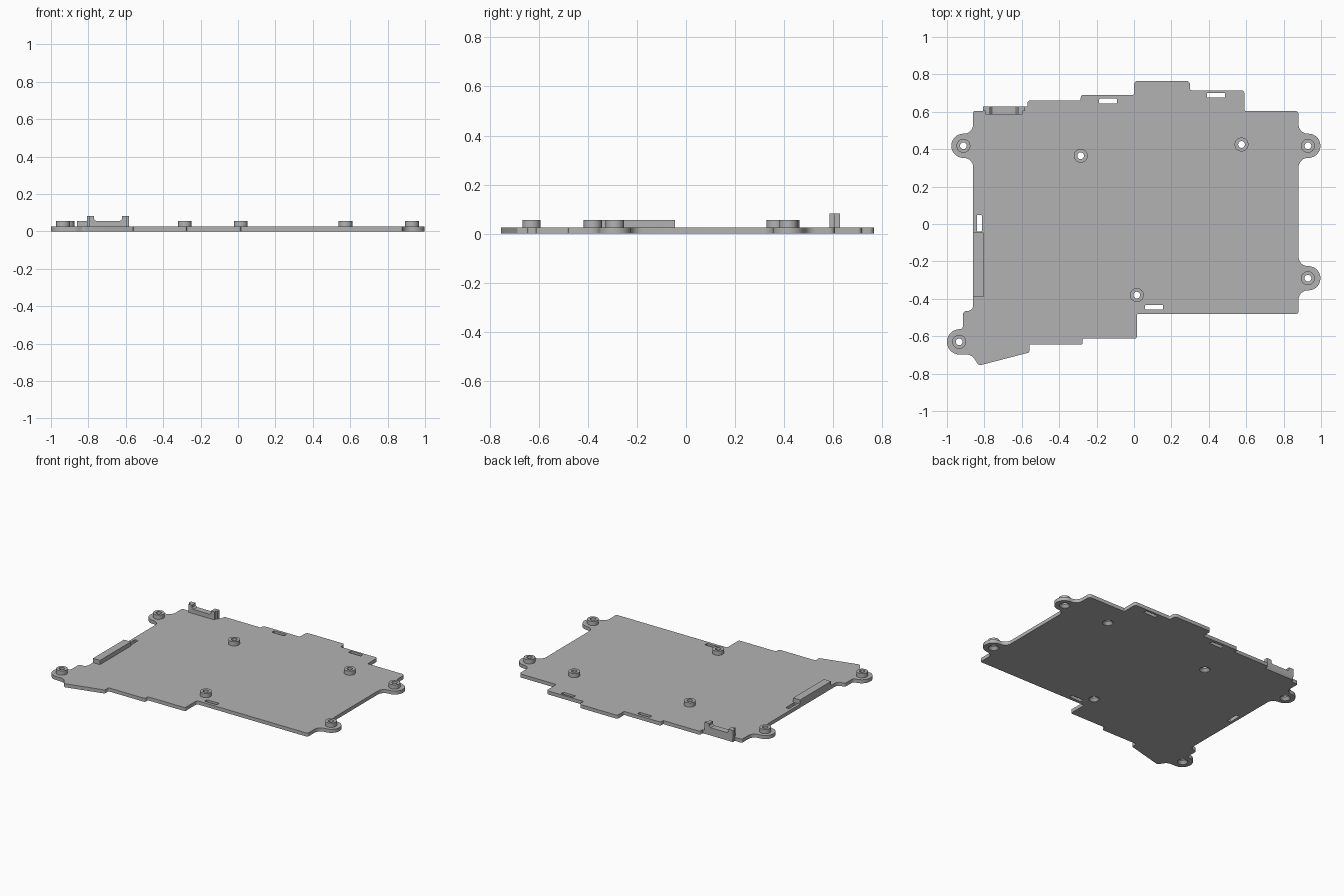
import bpy
import bmesh
import math
from mathutils import Vector

PLATE_TOP = 0.025
BOSS_TOP = 0.055
HOLE_RADIUS = 0.018
BOSS_RADIUS = 0.037

default_cube = bpy.data.objects.get("Cube")
if default_cube:
    bpy.data.objects.remove(default_cube, do_unlink=True)

grey = bpy.data.materials.new("plain grey")
grey.use_nodes = True
grey_colour = (0.45, 0.45, 0.45, 1)
grey.diffuse_color = grey_colour
for node in grey.node_tree.nodes:
    if node.type == 'BSDF_PRINCIPLED':
        node.inputs["Base Color"].default_value = grey_colour


def finish(bm, name):
    """Turn a bmesh into a named grey object."""
    bmesh.ops.recalc_face_normals(bm, faces=bm.faces[:])
    mesh = bpy.data.meshes.new(name)
    bm.to_mesh(mesh)
    bm.free()
    mesh.materials.append(grey)
    obj = bpy.data.objects.new(name, mesh)
    bpy.context.collection.objects.link(obj)
    return obj


def smooth(obj):
    bpy.ops.object.select_all(action='DESELECT')
    obj.select_set(True)
    bpy.context.view_layer.objects.active = obj
    bpy.ops.object.shade_smooth_by_angle(angle=math.radians(35))


def rounded(corners, steps=7):
    """Replace each (x, y, radius) corner by a fillet arc."""
    points = []
    for i, (x, y, radius) in enumerate(corners):
        corner = Vector((x, y))
        to_prev = (Vector(corners[i - 1][:2]) - corner).normalized()
        to_next = (Vector(corners[(i + 1) % len(corners)][:2]) - corner).normalized()
        half = to_prev.angle(to_next) / 2
        reach = radius / math.tan(half)
        centre = corner + (to_prev + to_next).normalized() * radius / math.sin(half)
        start = corner + to_prev * reach - centre
        end = corner + to_next * reach - centre
        sweep = math.pi - 2 * half
        for k in range(steps + 1):
            t = k / steps
            arm = (start * math.sin((1 - t) * sweep) + end * math.sin(t * sweep)) / math.sin(sweep)
            point = centre + arm
            if not points or (point - points[-1]).length > 0.0005:
                points.append(point)
    if (points[0] - points[-1]).length < 0.0005:
        points.pop()
    return points


def prism(bm, points, offset):
    """Extrude a closed loop of 3D points along an offset."""
    face = bm.faces.new([bm.verts.new(p) for p in points])
    grown = bmesh.ops.extrude_face_region(bm, geom=[face], use_keep_orig=True)
    moved = [g for g in grown["geom"] if isinstance(g, bmesh.types.BMVert)]
    bmesh.ops.translate(bm, verts=moved, vec=offset)


def ring_stack(bm, centre, profile, closed, sides=32):
    """Revolve (radius, z) pairs; closed joins the ends, otherwise caps them."""
    rings = []
    for radius, z in profile:
        rings.append([bm.verts.new((centre[0] + radius * math.cos(math.tau * k / sides),
                                    centre[1] + radius * math.sin(math.tau * k / sides), z))
                      for k in range(sides)])
    pairs = list(zip(rings, rings[1:]))
    if closed:
        pairs.append((rings[-1], rings[0]))
    for low, high in pairs:
        for k in range(sides):
            n = (k + 1) % sides
            bm.faces.new((low[k], low[n], high[n], high[k]))
    if not closed:
        bm.faces.new(rings[0])
        bm.faces.new(rings[-1])


def ear(edge, tip, y):
    """Corners of a round mounting ear, listed from -y to +y."""
    r = 0.065
    return [(edge, y - r, 0.049), (tip, y - r, r), (tip, y + r, r), (edge, y + r, 0.049)]


# Plate outline, counter-clockwise from the front corner
outline = [(-.83, -.757, .02), (-.56, -.687, .008), (-.56, -.645, .008),
           (-.275, -.645, .01), (-.275, -.612, .01), (.015, -.612, .01),
           (.015, -.48, .01), (.88, -.48, .012)]
outline += ear(.88, .997, -.29) + ear(.88, .997, .418)
outline += [(.88, .605, .02), (.59, .605, .005), (.59, .715, .015), (.3, .715, .008),
            (.3, .765, .02), (0, .765, .02), (0, .69, .008), (-.285, .69, .015),
            (-.285, .66, .005), (-.57, .66, .015), (-.57, .628, .005),
            (-.805, .628, .005), (-.805, .605, .005), (-.86, .605, .012)]
outline += reversed(ear(-.86, -.977, .418))
outline += [(-.86, -.465, .03), (-.915, -.465, .02), (-.915, -.562, .016),
            (-1, -.562, .067), (-1, -.698, .067), (-.868, -.698, .05)]

bm = bmesh.new()
prism(bm, [(p.x, p.y, 0) for p in rounded(outline)], (0, 0, PLATE_TOP))
plate = finish(bm, "base_plate")

# Cutter: countersunk screw holes and narrow slots
bosses = [(-.912, .418), (.93, .418), (.93, -.29), (-.935, -.63),
          (-.285, .365), (.575, .425), (.015, -.38)]
slots = [(-.138, .657, .048, .013), (.438, .688, .048, .013),
         (.108, -.445, .048, .013), (-.827, .004, .013, .045)]
bm = bmesh.new()
for spot in bosses:
    ring_stack(bm, spot, [(0.034, -0.01), (0.034, 0.002), (HOLE_RADIUS, 0.02),
                          (HOLE_RADIUS, 0.04)], closed=False)
for x, y, w, h in slots:
    loop = rounded([(x - w, y - h, .004), (x + w, y - h, .004),
                    (x + w, y + h, .004), (x - w, y + h, .004)], steps=3)
    prism(bm, [(p.x, p.y, -0.01) for p in loop], (0, 0, 0.05))
cutter = finish(bm, "hole_cutter")
cutter.hide_render = True

cut = plate.modifiers.new("holes", 'BOOLEAN')
cut.operation = 'DIFFERENCE'
cut.solver = 'EXACT'
cut.object = cutter
bpy.context.view_layer.objects.active = plate
bpy.ops.object.modifier_apply(modifier=cut.name)
bpy.data.objects.remove(cutter, do_unlink=True)
smooth(plate)

# Hollow standoffs
for number, spot in enumerate(bosses, 1):
    bm = bmesh.new()
    ring_stack(bm, spot, [(HOLE_RADIUS, PLATE_TOP), (BOSS_RADIUS, PLATE_TOP),
                          (BOSS_RADIUS, BOSS_TOP), (HOLE_RADIUS, BOSS_TOP)], closed=True)
    smooth(finish(bm, f"standoff_{number}"))

# Side rail
bm = bmesh.new()
prism(bm, [(-.86, -.39, PLATE_TOP), (-.805, -.39, PLATE_TOP),
           (-.805, -.045, PLATE_TOP), (-.86, -.045, PLATE_TOP)],
      (0, 0, BOSS_TOP - PLATE_TOP))
finish(bm, "side_rail")


def cradle(name, half_width, back, front):
    """U-shaped clip wall: two posts joined by a low bar."""
    middle, inner = -0.695, 0.075
    half = [(half_width, PLATE_TOP), (half_width, 0.082), (inner, 0.082),
            (inner, 0.065), (inner - 0.012, BOSS_TOP)]
    loop = half + [(-x, z) for x, z in reversed(half)]
    bm = bmesh.new()
    prism(bm, [(middle + x, back, z) for x, z in loop], (0, front - back, 0))
    finish(bm, name)


# Rear clip, wider at the back than at the front
cradle("clip_back_wall", 0.112, 0.628, 0.605)
cradle("clip_front_wall", 0.1, 0.605, 0.585)
